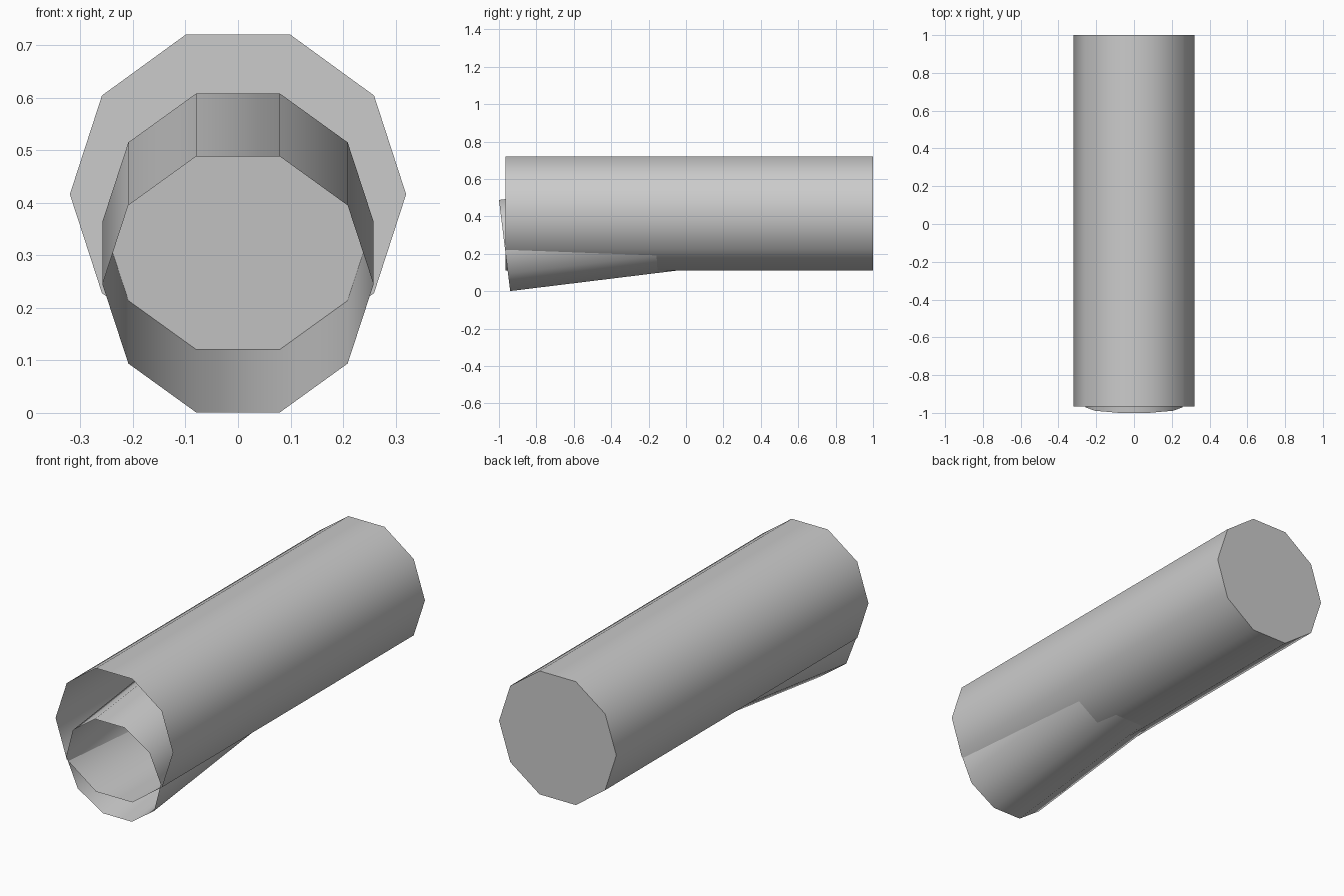
import bpy, bmesh, math
from mathutils import Matrix

if "Cube" in bpy.data.objects:
    bpy.data.objects.remove(bpy.data.objects["Cube"])

SIDES = 10
grey = bpy.data.materials.new("light grey")
grey.diffuse_color = (0.6, 0.6, 0.6, 1)
grey.use_nodes = True
grey.node_tree.nodes["Principled BSDF"].inputs["Base Color"].default_value = grey.diffuse_color


def cup(name, radius, length, mouth, tilt=0.0):
    """Thin ten-sided tube, open at the front mouth and closed at the back."""
    bm = bmesh.new()
    bmesh.ops.create_cone(bm, segments=SIDES, radius1=radius, radius2=radius,
                          depth=length, cap_ends=True)
    # corners on the left and right sides
    corner = math.atan2(bm.verts[:][0].co.y, bm.verts[:][0].co.x)
    bmesh.ops.rotate(bm, verts=bm.verts, matrix=Matrix.Rotation(-corner, 3, 'Z'))
    # mouth at the origin, tube running to +y
    bmesh.ops.translate(bm, verts=bm.verts, vec=(0, 0, length / 2))
    bmesh.ops.delete(bm, geom=[f for f in bm.faces if f.normal.z < -0.9],
                     context='FACES_ONLY')
    bmesh.ops.rotate(bm, verts=bm.verts, matrix=Matrix.Rotation(-math.pi / 2, 3, 'X'))
    bmesh.ops.rotate(bm, verts=bm.verts, matrix=Matrix.Rotation(tilt, 3, 'X'))
    bmesh.ops.translate(bm, verts=bm.verts, vec=mouth)
    mesh = bpy.data.meshes.new(name)
    bm.to_mesh(mesh)
    bm.free()
    mesh.materials.append(grey)
    ob = bpy.data.objects.new(name, mesh)
    bpy.context.collection.objects.link(ob)
    bpy.ops.object.select_all(action='DESELECT')
    ob.select_set(True)
    bpy.context.view_layer.objects.active = ob
    bpy.ops.object.shade_smooth_by_angle(angle=math.radians(45))
    return ob


# Large straight tube
cup("outer_tube", 0.32, 1.965, (0, -0.965, 0.416))
# Smaller tube, tipped down out of the mouth
cup("inner_tube", 0.258, 0.983, (0, -0.97, 0.2445), math.radians(7))
